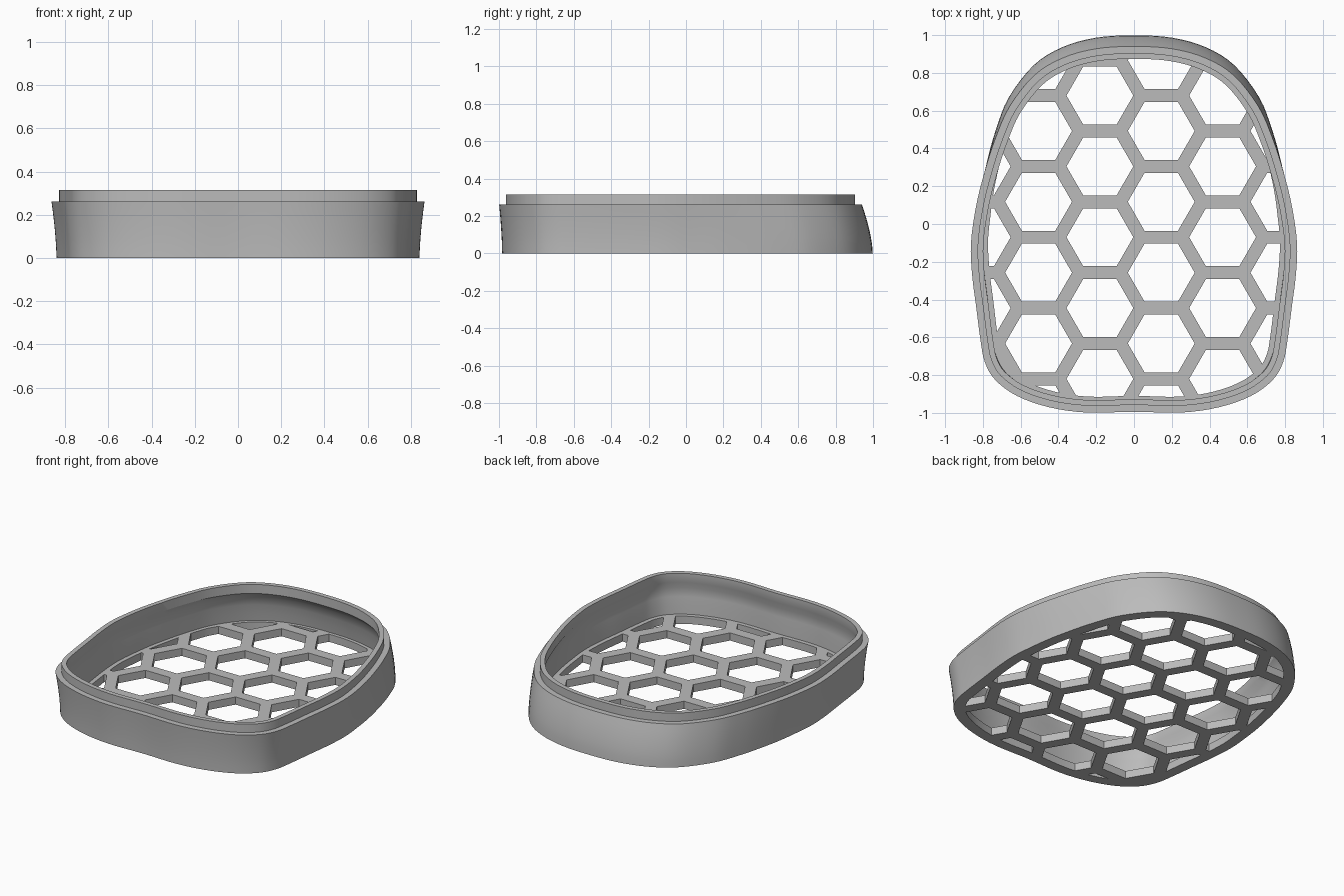
import bpy
import bmesh
import math
from mathutils import Vector

cube = bpy.data.objects.get("Cube")
if cube:
    bpy.data.objects.remove(cube, do_unlink=True)

RIM_Z, LIP_Z, FLOOR_Z = 0.262, 0.316, 0.05

grey = bpy.data.materials.new("plain grey")
grey.use_nodes = True
grey.diffuse_color = (0.5, 0.5, 0.5, 1)
grey.node_tree.nodes["Principled BSDF"].inputs["Base Color"].default_value = (0.5, 0.5, 0.5, 1)

# Right half of the rim outline, from back centre to front centre
HALF = [(0, .94), (.2, .928), (.38, .878), (.53, .785), (.66, .62), (.735, .45),
        (.79, .28), (.835, .1), (.863, -.1), (.857, -.27), (.834, -.45), (.812, -.62),
        (.79, -.73), (.735, -.825), (.62, -.91), (.45, -.97), (.25, -.998), (0, -.994)]


def smooth_loop(points, steps=4):
    """Closed Catmull-Rom curve through the points."""
    loop, n = [], len(points)
    for i in range(n):
        a, b, c, d = (Vector(points[(i + k) % n]) for k in (-1, 0, 1, 2))
        for s in range(steps):
            t = s / steps
            loop.append(0.5 * (2 * b + (c - a) * t + (2 * a - 5 * b + 4 * c - d) * t ** 2
                               + (3 * b - a - 3 * c + d) * t ** 3))
    return loop


RIM = smooth_loop(HALF + [(-x, y) for x, y in HALF[-2:0:-1]])


def outline(z, inset=0.0):
    """Body outline at height z, moved inward by inset."""
    f = min(z / RIM_Z, 1) ** 1.6
    loop = []
    for p in RIM:
        widen = 0.973 + 0.03 * max(0, min(1, p.y / 0.6))
        base = Vector((p.x * widen, p.y * 1.022 + 0.038))
        loop.append(base.lerp(p, f))
    n = len(loop)
    result = []
    for i, p in enumerate(loop):
        along = (loop[(i + 1) % n] - loop[i - 1]).normalized()
        result.append(p + Vector((along.y, -along.x)) * inset)
    return result


def loft(name, rings):
    """Closed solid through a stack of (outline, height) rings."""
    bm = bmesh.new()
    rows = [[bm.verts.new((p.x, p.y, z)) for p in loop] for loop, z in rings]
    for lower, upper in zip(rows, rows[1:]):
        for i in range(len(lower)):
            j = (i + 1) % len(lower)
            bm.faces.new((lower[i], lower[j], upper[j], upper[i]))
    bm.faces.new(rows[0])
    bm.faces.new(rows[-1])
    bmesh.ops.recalc_face_normals(bm, faces=bm.faces)
    mesh = bpy.data.meshes.new(name)
    bm.to_mesh(mesh)
    bm.free()
    mesh.materials.append(grey)
    obj = bpy.data.objects.new(name, mesh)
    bpy.context.collection.objects.link(obj)
    return obj


def apply_boolean(obj, cutter, operation):
    bpy.context.view_layer.objects.active = obj
    mod = obj.modifiers.new("cut", "BOOLEAN")
    mod.operation, mod.solver, mod.object = operation, "EXACT", cutter
    bpy.ops.object.modifier_apply(modifier=mod.name)
    bpy.data.objects.remove(cutter, do_unlink=True)


# Tray: curved outer wall, stepped lip, overhang inside, inner wall and floor
levels = [RIM_Z * k / 6 for k in range(7)]
rings = [(outline(z), z) for z in levels]
rings += [(outline(RIM_Z, .036), RIM_Z), (outline(RIM_Z, .036), LIP_Z),
          (outline(RIM_Z, .066), LIP_Z), (outline(RIM_Z, .066), RIM_Z - .005)]
rings += [(outline(z, .042), z) for z in (.215, .16, .105, FLOOR_Z)]
tray = loft("honeycomb_tray", rings)

# Hexagonal holes, kept inside the floor border
PITCH, RADIUS = 0.375, 0.177
bm = bmesh.new()
for col in range(6):
    for row in range(7):
        cx = -0.83 + col * PITCH * math.sqrt(3) / 2
        cy = -1.0075 + row * PITCH + (0.1875 if col % 2 == 0 else 0)
        corners = [bm.verts.new((cx + RADIUS * math.cos(k * math.pi / 3),
                                 cy + RADIUS * math.sin(k * math.pi / 3), -.05)) for k in range(6)]
        face = bm.faces.new(corners)
        top = bmesh.ops.extrude_face_region(bm, geom=[face])["geom"]
        bmesh.ops.translate(bm, vec=(0, 0, .15), verts=[v for v in top if isinstance(v, bmesh.types.BMVert)])
bmesh.ops.recalc_face_normals(bm, faces=bm.faces)
mesh = bpy.data.meshes.new("hole_cutter")
bm.to_mesh(mesh)
bm.free()
mesh.materials.append(grey)
holes = bpy.data.objects.new("hole_cutter", mesh)
holes.hide_render = True
bpy.context.collection.objects.link(holes)

border = outline(0, .068)
apply_boolean(holes, loft("border_limit", [(border, -.04), (border, .09)]), "INTERSECT")
apply_boolean(tray, holes, "DIFFERENCE")

# Smooth walls with crisp rim and hole edges
bpy.ops.object.select_all(action="DESELECT")
tray.select_set(True)
bpy.context.view_layer.objects.active = tray
bpy.ops.object.shade_smooth_by_angle(angle=math.radians(30))
